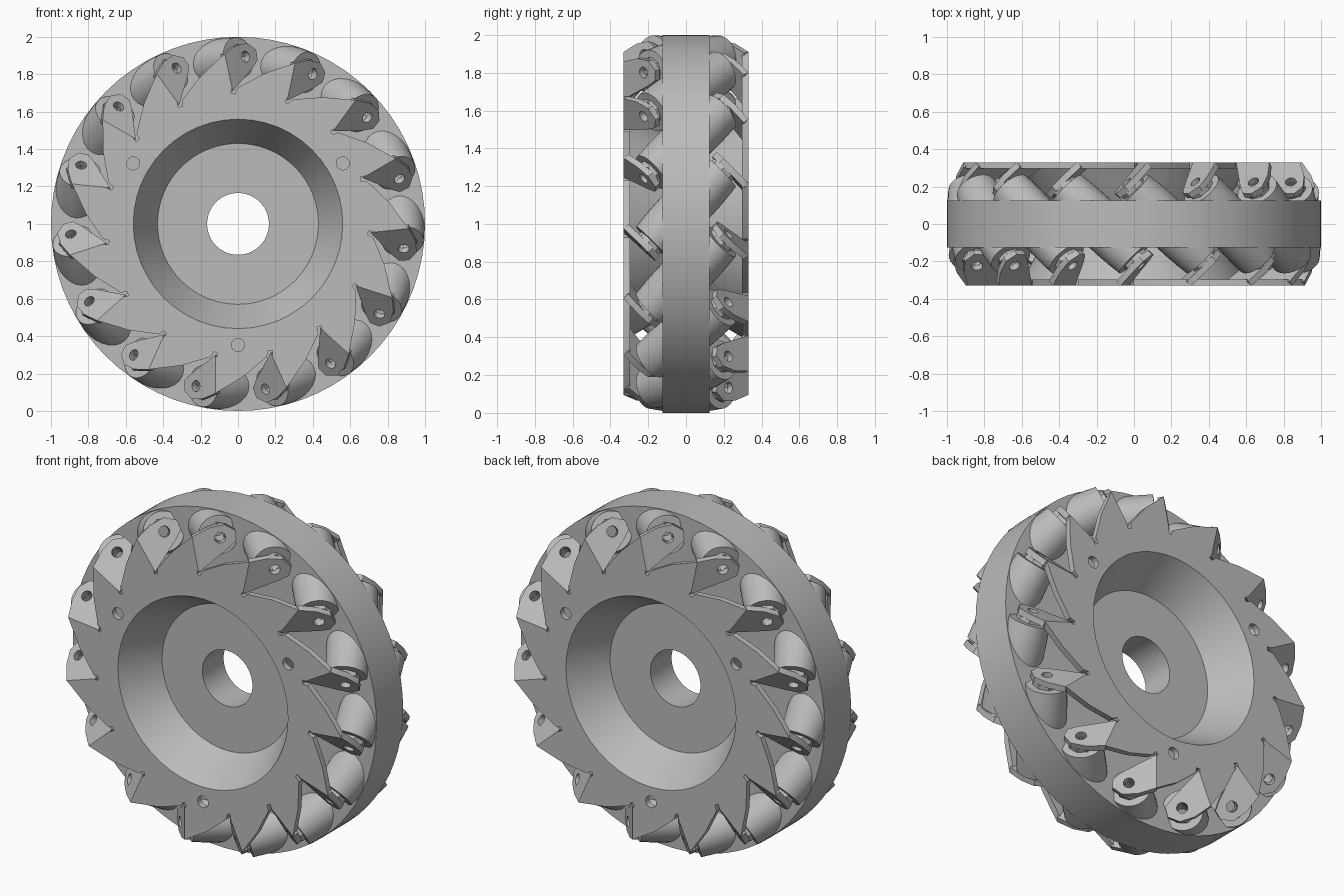
import bpy, bmesh, math
from math import sin, cos, pi, radians, sqrt
from mathutils import Matrix, Vector

cube = bpy.data.objects.get("Cube")
if cube:
    bpy.data.objects.remove(cube)

COUNT = 15                 # rollers around the wheel
STEP = 2 * pi / COUNT
FACE = 0.33                # outer face of the side plates
SHEET = 0.034              # sheet thickness
FOLD = 0.12                # tangential offset of the tab fold line
AXLE = 0.867               # radius of the roller centres
BORE = 0.03
PIN = (FOLD + FACE) / 2    # where the roller axis meets the tab face

grey = bpy.data.materials.new("light_grey_metal")
grey.use_nodes = True
grey.diffuse_color = (0.5, 0.5, 0.5, 1)
grey.node_tree.nodes["Principled BSDF"].inputs["Base Color"].default_value = (0.5, 0.5, 0.5, 1)


def place(name, mesh, matrix):
    obj = bpy.data.objects.new(name, mesh)
    obj.matrix_world = matrix
    bpy.context.collection.objects.link(obj)
    return obj


def finish(mesh):
    mesh.materials.clear()
    mesh.materials.append(grey)
    mesh.shade_smooth()
    mesh.set_sharp_from_angle(angle=radians(30))
    return mesh


def lathe(name, profile, steps):
    """Spin a closed (radius, height) profile around z."""
    bm = bmesh.new()
    verts = [bm.verts.new((r, 0, h)) for r, h in profile]
    edges = [bm.edges.new((a, b)) for a, b in zip(verts, verts[1:] + verts[:1])]
    bmesh.ops.spin(bm, geom=verts + edges, cent=(0, 0, 0), axis=(0, 0, 1),
                   angle=2 * pi, steps=steps, use_merge=True)
    bmesh.ops.remove_doubles(bm, verts=bm.verts, dist=1e-5)
    bmesh.ops.recalc_face_normals(bm, faces=bm.faces)
    mesh = bpy.data.meshes.new(name)
    bm.to_mesh(mesh)
    bm.free()
    return finish(mesh)


def circle(x, y, r, n):
    return [(x + r * cos(2 * pi * i / n), y + r * sin(2 * pi * i / n)) for i in range(n)]


def sheet(name, loops, thick):
    """Flat sheet from an outline and its holes."""
    curve = bpy.data.curves.new(name, 'CURVE')
    curve.dimensions = '2D'
    curve.fill_mode = 'BOTH'
    curve.extrude = thick / 2
    for loop in loops:
        spline = curve.splines.new('POLY')
        spline.points.add(len(loop) - 1)
        for point, (x, y) in zip(spline.points, loop):
            point.co = (x, y, 0, 1)
        spline.use_cyclic_u = True
    temp = bpy.data.objects.new(name, curve)
    bpy.context.collection.objects.link(temp)
    bpy.context.view_layer.update()
    mesh = bpy.data.meshes.new_from_object(
        temp.evaluated_get(bpy.context.evaluated_depsgraph_get()))
    bpy.data.objects.remove(temp)
    return finish(mesh)


# Hub: central ring, web and the conical recess on both sides
half = [(0.165, -0.1), (0.43, -0.1), (0.56, -FACE), (0.60, -0.30), (0.50, -0.125), (1, -0.125)]
hub = lathe("hub_ring", half + [(r, -h) for r, h in reversed(half)], 72)
place("hub_ring", hub, Matrix.Translation((0, 0, 1)) @ Matrix.Rotation(pi / 2, 4, 'X'))

# Barrel roller with a bore
end = 0.262
profile = [(BORE, -end)]
for k in range(9):
    s = end * (k / 4 - 1)
    profile.append((0.998 - sqrt(AXLE ** 2 + s * s / 2), s))
profile.append((BORE, end))
roller = lathe("roller", profile, 28)

# Washer between tab and roller
washer = lathe("washer", [(BORE, 0), (0.075, 0), (0.075, 0.022), (BORE, 0.022)], 8)

# Toothed side plate
tooth = [(-0.155, 0.71), (-0.03, 0.815), (FOLD, 0.905), (FOLD, 0.72), (0.108, 0.693), (0.128, 0.683)]
outline = []
for i in range(COUNT):
    a = STEP * (i + 0.5)
    outline += [(t * cos(a) + v * sin(a), v * cos(a) - t * sin(a)) for t, v in tooth]
bolts = [circle(0.647 * sin(a), 0.647 * cos(a), 0.035, 16) for a in (pi / 3, pi, -pi / 3)]
plate = sheet("side_plate", [outline, circle(0, 0, 0.56, 48)] + bolts, SHEET)

# Bent tab, drawn flat from the fold line
tab_shape = [(FOLD, 0.70), (0.25, 0.80), (0.285, 0.835), (0.288, 0.89),
             (0.25, 0.935), (0.19, 0.935), (FOLD, 0.905)]
tab_flat = [((t - FOLD) * sqrt(2), v) for t, v in tab_shape]
tab = sheet("tab", [tab_flat, circle((PIN - FOLD) * sqrt(2), AXLE, BORE, 16)], SHEET)

# Local frame of a tab: along the sheet, radial, outward along the roller
along = Vector((1, 1, 0)).normalized()
radial = Vector((0, 0, 1))
out = Vector((1, -1, 0)).normalized()
frame = Matrix((along, radial, out)).transposed().to_4x4()
tab_local = Matrix.Translation(Vector((FOLD, -FACE, 0)) - out * SHEET / 2) @ frame
pin = Vector((PIN, -PIN, AXLE))
washer_local = Matrix.Translation(pin - out * (SHEET + 0.022)) @ frame
roller_local = Matrix.Translation((0, 0, AXLE)) @ frame

# Assemble: both sides are the same part turned half round
lift = Matrix.Translation((0, 0, 1))
for side, turn in (("front", 0), ("back", pi)):
    base = lift @ Matrix.Rotation(turn, 4, 'Z')
    place(side + "_plate", plate,
          base @ Matrix.Translation((0, SHEET / 2 - FACE, 0)) @ Matrix.Rotation(pi / 2, 4, 'X'))
    for i in range(COUNT):
        spot = base @ Matrix.Rotation(STEP * (i + 0.5), 4, 'Y')
        place(f"{side}_tab_{i + 1}", tab, spot @ tab_local)
        place(f"{side}_washer_{i + 1}", washer, spot @ washer_local)
        if side == "front":
            place(f"roller_{i + 1}", roller, spot @ roller_local)
